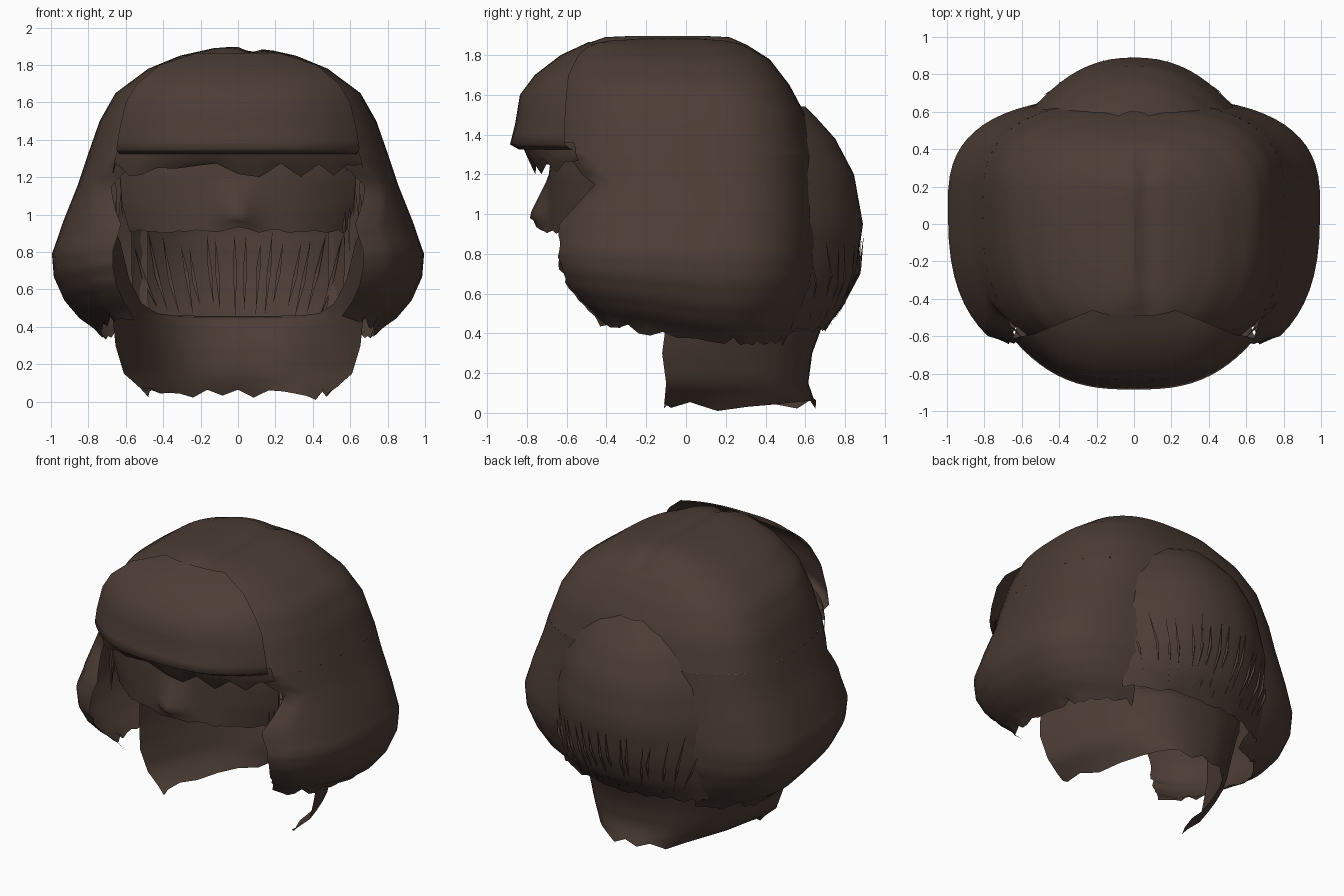
import bpy, math, random

if "Cube" in bpy.data.objects:
    bpy.data.objects.remove(bpy.data.objects["Cube"])
random.seed(4)

mat = bpy.data.materials.new("dark_brown")
mat.diffuse_color = (0.072, 0.046, 0.036, 1)
mat.use_nodes = True
mat.node_tree.nodes["Principled BSDF"].inputs["Base Color"].default_value = mat.diffuse_color


def make(name, verts, faces, flat=False):
    me = bpy.data.meshes.new(name)
    me.from_pydata(verts, [], faces)
    me.materials.append(mat)
    for p in me.polygons:
        p.use_smooth = not flat
    ob = bpy.data.objects.new(name, me)
    bpy.context.collection.objects.link(ob)
    return ob


def grid(name, nu, nv, f):
    """Sheet of nu x nv quads from f(u, v)."""
    verts = [f(i / nu, j / nv) for j in range(nv + 1) for i in range(nu + 1)]
    w = nu + 1
    faces = [(j * w + i, j * w + i + 1, (j + 1) * w + i + 1, (j + 1) * w + i)
             for j in range(nv) for i in range(nu)]
    return make(name, verts, faces)


def lerp_rows(rows, t):
    """Interpolate a table of rows with t in 0..1 over the row index."""
    s = t * (len(rows) - 1)
    k = min(int(s), len(rows) - 2)
    return [a + (b - a) * (s - k) for a, b in zip(rows[k], rows[k + 1])]


def arc_sheet(name, rows, p, nu, sub, jag=0.0, extra=None):
    """Curved sheet: rows of z, half width, middle y, edge y."""
    nv = (len(rows) - 1) * sub

    def f(u, v):
        z, w, ym, ye = lerp_rows(rows, v)
        s = math.sin((u - 0.5) * math.pi)
        x, y = w * s, ye + (ym - ye) * (1 - abs(s) ** p)
        if v == 1:
            z += random.uniform(-jag, jag)
        return extra(x, y, z) if extra else (x, y, z)
    return grid(name, nu, nv, f)


N = 2.75


def section(a, hx, yf, yb, yc):
    """Superellipse; a = 0 is the front middle, pi the back middle."""
    c, s = math.cos(a), math.sin(a)
    b = yc - yf if c > 0 else yb - yc
    return (hx * math.copysign(abs(s) ** (2 / N), s),
            yc - math.copysign(abs(c) ** (2 / N), c) * b)


# Crown: closed dome down to the fringe line (z, half width, front, back, centre)
crown_rows = [(1.9, 0, -.22, .04, -.08), (1.89, .13, -.41, .22, -.08),
              (1.85, .31, -.52, .31, -.05), (1.78, .48, -.59, .42, 0),
              (1.65, .655, -.66, .52, .05), (1.5, .74, -.71, .60, .1),
              (1.3, .81, -.74, .65, .1)]


def crown(u, v):
    z, hx, yf, yb, yc = lerp_rows(crown_rows, v)
    x, y = section((u - .5) * 2 * math.pi, hx, yf, yb, yc)
    parting = .025 * math.exp(-((x - .07) / .05) ** 2) if z > 1.8 else 0
    return (x, y, z - parting)


grid("crown_hair", 56, 18, crown)

# Side curtains: z, half width, front axis, back axis, front cut y, back cut x
side_rows = [(1.3, .81, -.74, .65, -.6, .30), (1.15, .86, -.74, .66, -.47, .44),
             (.95, .94, -.79, .675, -.63, .48), (.78, .995, -.81, .68, -.645, .48),
             (.65, .985, -.80, .67, -.63, .48), (.52, .93, -.76, .63, -.58, .48),
             (.42, .85, -.70, .59, -.51, .46), (.33, .73, -.64, .53, -.42, .42)]


def side(sign):
    def f(u, v):
        z, hx, yf, yb, cut, bx = lerp_rows(side_rows, v)
        a0 = math.acos(min(1, (.1 - cut) / (.1 - yf)) ** (N / 2))
        a1 = math.pi - math.asin((bx / hx) ** (N / 2))
        x, y = section(a0 + (a1 - a0) * u, hx, yf, yb, .1)
        if u == 0:  # front edge curls inwards
            x -= .06
        if z < .9:
            hem = .36 + .12 * max(0, (.15 - y) / .7)
            z = .9 - (.9 - z) * (.9 - hem) / .57
        if v == 1:
            z += random.uniform(-.03, .02)
        if u in (0, 1):
            y += random.uniform(-.012, .012)
        return (sign * x, y, z)
    return f


for label, sign in (("right", 1), ("left", -1)):
    grid(label + "_side_hair", 22, 21, side(sign))

# Fringe: puffed roll that tucks under at the bottom
arc_sheet("fringe", [(1.865, .22, -.49, -.46), (1.8, .42, -.63, -.54),
                     (1.7, .54, -.76, -.59), (1.6, .60, -.835, -.60),
                     (1.45, .635, -.86, -.61), (1.35, .65, -.885, -.61),
                     (1.325, .635, -.84, -.58), (1.335, .62, -.66, -.52)],
          2.8, 32, 2)

# Ragged layer under the fringe
arc_sheet("under_fringe", [(1.36, .64, -.83, -.56), (1.29, .66, -.80, -.55),
                           (1.24, .67, -.76, -.53)], 2.8, 18, 1, .04)


# Brow band with a nose bump
def nose(x, y, z):
    k = math.exp(-(x / .09) ** 2) * max(0, 1 - abs(z - .99) / .2)
    return (x, y - .1 * k, z + (.03 * k if z < .95 else 0))


arc_sheet("brow_band", [(1.36, .63, -.67, -.45), (1.2, .63, -.69, -.46),
                        (1.05, .62, -.69, -.45), (.91, .58, -.69, -.45)],
          2.5, 32, 4, .01, nose)

# Rounded back bulge
bulge_rows = [(1.54, .10, .60, .56), (1.48, .28, .66, .56), (1.38, .40, .75, .56),
              (1.2, .51, .845, .57), (.95, .57, .89, .58),
              (.7, .57, .855, .58), (.55, .56, .80, .56), (.42, .54, .70, .53)]
arc_sheet("back_bulge", bulge_rows, 2.3, 28, 3, .015)


# Nape wrap around the neck: open at the front, higher at the sides
def sides_high(x, y, z):
    if z > .45:
        z = .45 + (z - .45) * (.02 + .98 * min(1, abs(x) / .64) ** 9)
    return (x, y, z)


arc_sheet("nape_hair", [(.92, .67, .71, -.08), (.65, .67, .71, -.1),
                        (.45, .67, .69, -.1), (.3, .655, .635, -.12),
                        (.15, .61, .615, -.1), (.035, .48, .655, -.11)],
          3, 18, 3, .035, sides_high)


# Loose strands: thin tapered blades
def blades(name, items):
    verts, faces = [], []
    for (x0, y0, z0), (x1, y1, z1), w in items:
        n = len(verts)
        verts += [(x0 - w, y0, z0), (x0 + w, y0, z0), (x0, y0 + w, z0), (x1, y1, z1)]
        faces += [(n, n + 1, n + 3), (n + 1, n + 2, n + 3), (n + 2, n, n + 3)]
    make(name, verts, faces, True)


def bulge_y(x, z):
    for hi, lo in zip(bulge_rows, bulge_rows[1:]):
        if hi[0] >= z >= lo[0]:
            _, w, ym, ye = lerp_rows([hi, lo], (hi[0] - z) / (hi[0] - lo[0]))
            return ye + (ym - ye) * (1 - min(1, abs(x) / w) ** 2.3)


back = []
for i in range(16):
    x = -.54 + 1.08 * i / 15 + random.uniform(-.02, .02)
    cuts = [random.uniform(.82, .92), random.uniform(.64, .72), random.uniform(.43, .52)]
    pts = [(x * k, bulge_y(x * k, z), z) for k, z in zip((1, .9, .78), cuts)]
    # one blade inside and one outside of the bulge surface
    for off in (-.018, .012):
        a, b, c = [(px, py + off, pz) for px, py, pz in pts]
        back += [(b, a, .011), (b, c, .011)]
blades("back_strands", back)

temple = []
for s in (-1, 1):
    for i in range(6):
        x = .56 + .025 * i
        temple.append(((s * x, -.5 + .02 * i, 1.25),
                       (s * (x + .01), -.47 + .02 * i, random.uniform(.75, 1.0)), .022))
blades("temple_strands", temple)
